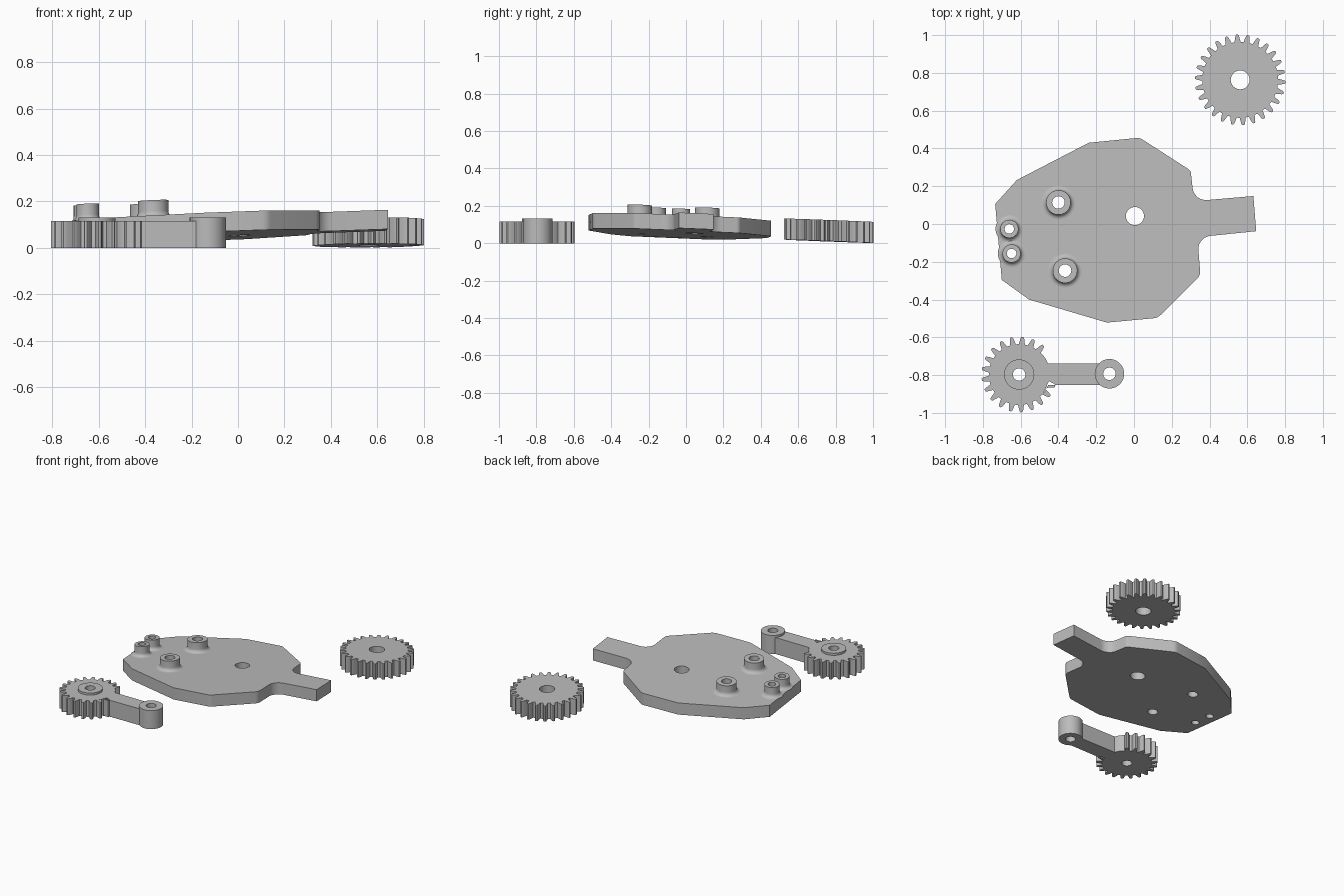
import bpy, bmesh, math
from mathutils import Vector

if "Cube" in bpy.data.objects:
    bpy.data.objects.remove(bpy.data.objects["Cube"])

grey = bpy.data.materials.new("plain grey")
grey.diffuse_color = (0.5, 0.5, 0.5, 1)
grey.use_nodes = True
grey.node_tree.nodes["Principled BSDF"].inputs["Base Color"].default_value = grey.diffuse_color


def finish(obj, tilt=(0, 0, 0)):
    """Weld, lean the part along the plane z = a + bx + cy, and shade it."""
    a, b, c = tilt
    bm = bmesh.new()
    bm.from_mesh(obj.data)
    bmesh.ops.remove_doubles(bm, verts=bm.verts, dist=1e-5)
    for v in bm.verts:
        v.co.z += a + b * v.co.x + c * v.co.y
    bmesh.ops.recalc_face_normals(bm, faces=bm.faces)
    bm.to_mesh(obj.data)
    bm.free()
    obj.data.materials.clear()
    obj.data.materials.append(grey)
    bpy.ops.object.select_all(action='DESELECT')
    obj.select_set(True)
    bpy.context.view_layer.objects.active = obj
    bpy.ops.object.shade_smooth_by_angle(angle=math.radians(30))


def circle(x, y, r, n=40):
    return [(x + r * math.cos(math.tau * i / n), y + r * math.sin(math.tau * i / n)) for i in range(n)]


def slab(name, loops, z0, z1, tilt=(0, 0, 0)):
    """Extrude an outline; the further loops are holes."""
    cu = bpy.data.curves.new(name, 'CURVE')
    cu.dimensions, cu.fill_mode, cu.extrude = '2D', 'BOTH', (z1 - z0) / 2
    for loop in loops:
        sp = cu.splines.new('POLY')
        sp.points.add(len(loop) - 1)
        for p, (x, y) in zip(sp.points, loop):
            p.co = (x, y, 0, 1)
        sp.use_cyclic_u = True
    obj = bpy.data.objects.new(name, cu)
    bpy.context.collection.objects.link(obj)
    bpy.ops.object.select_all(action='DESELECT')
    obj.select_set(True)
    bpy.context.view_layer.objects.active = obj
    bpy.ops.object.convert(target='MESH')
    obj = bpy.context.view_layer.objects.active
    for v in obj.data.vertices:
        v.co.z += (z0 + z1) / 2
    finish(obj, tilt)
    return obj


def rounded(corners, n=6):
    """Round each (x, y, radius) corner of a polygon."""
    out = []
    for i, (x, y, r) in enumerate(corners):
        p = Vector((x, y))
        if r == 0:
            out.append((x, y))
            continue
        u = (Vector(corners[i - 1][:2]) - p).normalized()
        w = (Vector(corners[(i + 1) % len(corners)][:2]) - p).normalized()
        half = u.angle(w) / 2
        centre = p + (u + w).normalized() * r / math.sin(half)
        s = p + u * r / math.tan(half) - centre
        e = p + w * r / math.tan(half) - centre
        for k in range(n + 1):
            d = s.lerp(e, k / n).normalized() * r
            out.append(tuple(centre + d))
    return out


def teeth(cx, cy, r_out, count, first, used):
    """Tooth outline, counter-clockwise from the angle of the first tooth."""
    pitch = math.tau / count
    depth = 0.039
    shape = [(-0.33, 1), (-0.24, 0.55), (-0.16, 0.15), (-0.09, 0),
             (0.09, 0), (0.16, 0.15), (0.24, 0.55), (0.33, 1)]
    pts = []
    for i in range(used):
        for f, d in shape:
            t = math.radians(first) + (i + f) * pitch
            r = r_out - depth * d
            pts.append((cx + r * math.cos(t), cy + r * math.sin(t)))
    return pts


# Base plate with a tapering body and a side tab, leaning slightly
TILT = (0.137, 0.04, -0.039)
outline = rounded([
    (0.03, 0.457, 0.05), (-0.24, 0.43, 0), (-0.62, 0.233, 0), (-0.735, 0.106, 0),
    (-0.70, -0.296, 0), (-0.556, -0.40, 0), (-0.143, -0.522, 0), (0.125, -0.497, 0.06),
    (0.352, -0.272, 0.05), (0.335, -0.07, 0.07), (0.647, -0.038, 0), (0.632, 0.148, 0),
    (0.318, 0.121, 0.07), (0.30, 0.283, 0.03)])
# Bosses: x, y, outer radius, hole radius
bosses = [(-0.40, 0.114, 0.065, 0.033), (-0.365, -0.247, 0.065, 0.033),
          (-0.66, -0.026, 0.048, 0.025), (-0.648, -0.156, 0.048, 0.025)]
holes = [circle(x, y, h) for x, y, r, h in bosses] + [circle(0.005, 0.042, 0.048)]
slab("base_plate", [outline] + holes, -0.083, 0, TILT)

# Hollow bosses with a filleted foot
for x, y, r, hole in bosses:
    f, top = 0.025, 0.072
    prof = [(r + f - f * math.sin(t), f - f * math.cos(t))
            for t in [math.pi / 2 * k / 6 for k in range(7)]]
    prof += [(r, top), (hole, top), (hole, 0)]
    bm = bmesh.new()
    rings = [[bm.verts.new((px, py, z)) for px, py in circle(x, y, pr)] for pr, z in prof]
    for a, b in zip(rings, rings[1:]):
        for i in range(len(a)):
            j = (i + 1) % len(a)
            bm.faces.new((a[i], a[j], b[j], b[i]))
    me = bpy.data.meshes.new("boss")
    bm.to_mesh(me)
    bm.free()
    ob = bpy.data.objects.new("boss", me)
    bpy.context.collection.objects.link(ob)
    finish(ob, TILT)

# Loose drive gear
gx, gy = 0.562, 0.763
slab("drive_gear", [teeth(gx, gy, 0.24, 26, 80.1, 26), circle(gx, gy, 0.05)],
     0, 0.113, (0.036, 0.006, -0.038))

# Partly toothed gear with its arm
ax, ay = -0.608, -0.797
root = 0.163
arm_gear = teeth(ax, ay, 0.2, 21, 50.6, 19 - 1 + 1 - 1 + 1 - 1 + 1 - 1 + 1 - 1)
arm_gear += [(ax + root * math.cos(math.radians(t)), ay + root * math.sin(math.radians(t)))
             for t in (-38, -32, -26, -20)]
arm_gear += [(ax + 0.43, ay - 0.054), (ax + 0.43, ay + 0.058)]
arm_gear += [(ax + root * math.cos(math.radians(t)), ay + root * math.sin(math.radians(t)))
             for t in (21, 26, 32, 38)]
slab("arm_gear", [arm_gear, circle(ax, ay, 0.033)], 0, 0.117)
slab("gear_collar", [circle(ax, ay, 0.08), circle(ax, ay, 0.033)], 0.116, 0.132)

# Pivot sleeve at the arm's end
px, py = -0.13, -0.793
slab("arm_pivot", [circle(px, py, 0.078), circle(px, py, 0.033)], 0, 0.132)
